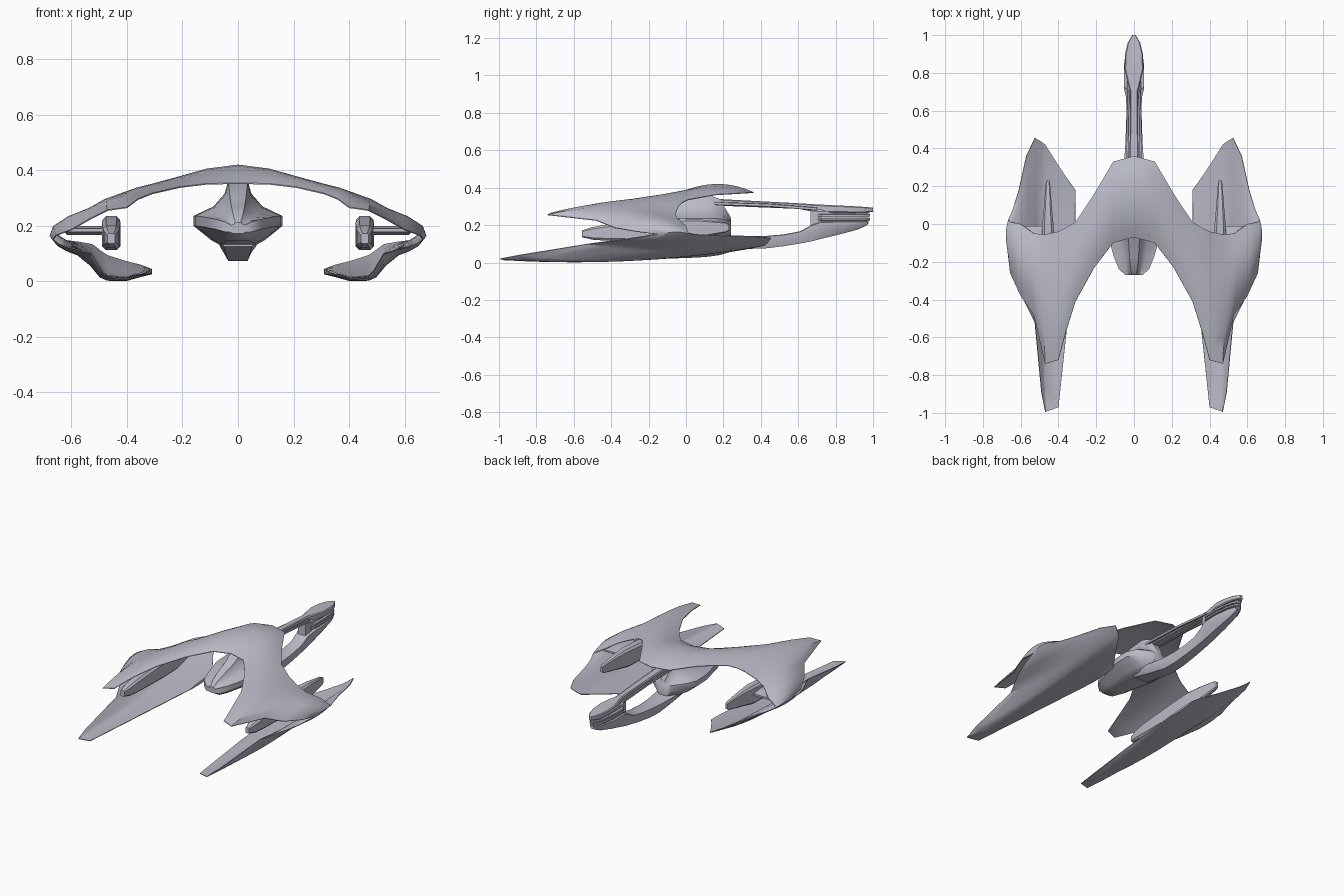
import bpy, bmesh
from math import radians
from mathutils import Vector

cube = bpy.data.objects.get("Cube")
if cube:
    bpy.data.objects.remove(cube)

hull_grey = bpy.data.materials.new("pale lavender grey")
hull_grey.use_nodes = True
COLOUR = (0.50, 0.50, 0.58, 1)
hull_grey.diffuse_color = COLOUR
hull_grey.node_tree.nodes["Principled BSDF"].inputs["Base Color"].default_value = COLOUR


def loft(name, rings, caps=(True, True), mirror=False, angle=32):
    """Skin closed rings of equal size into one part."""
    bm = bmesh.new()
    loops = [[bm.verts.new(p) for p in ring] for ring in rings]
    n = len(loops[0])
    for a, b in zip(loops, loops[1:]):
        for i in range(n):
            j = (i + 1) % n
            bm.faces.new((a[i], a[j], b[j], b[i]))
    if caps[0]:
        bm.faces.new(loops[0])
    if caps[1]:
        bm.faces.new(loops[-1])
    bmesh.ops.recalc_face_normals(bm, faces=bm.faces)
    mesh = bpy.data.meshes.new(name)
    bm.to_mesh(mesh)
    bm.free()
    mesh.materials.append(hull_grey)
    obj = bpy.data.objects.new(name, mesh)
    bpy.context.collection.objects.link(obj)
    if mirror:
        obj.modifiers.new("Mirror", "MIRROR").use_clip = True
    bpy.ops.object.select_all(action="DESELECT")
    obj.select_set(True)
    bpy.context.view_layer.objects.active = obj
    bpy.ops.object.shade_smooth_by_angle(angle=radians(angle))
    return obj


def box_ring(y, w, z0, z1, x=0, chamfer=0.3):
    """Chamfered rectangle across the y axis."""
    c = chamfer * min(w, (z1 - z0) / 2)
    half = [(w - c, z0), (w, z0 + c), (w, z1 - c), (w - c, z1)]
    return [(x + a, y, z) for a, z in half] + [(x - a, y, z) for a, z in reversed(half)]


# Wing shell: x, front y, front z, rear y, rear z, camber, thickness
UPPER = [
    (0, -.07, .352, .36, .375, .042, .012),
    (.11, -.10, .35, .33, .372, .03, .012),
    (.21, -.23, .338, .16, .362, .012, .012),
    (.31, -.41, .315, .01, .335, .01, .012),
    (.36, -.57, .295, -.02, .32, .015, .012),
    (.40, -.72, .265, -.04, .30, .025, .012),
    (.47, -.74, .255, -.055, .265, .025, .012),
    (.53, -.48, .225, -.05, .235, .018, .015),
    (.60, -.38, .185, 0, .195, .025, .02),
    (.655, -.26, .165, .01, .165, .02, .015),
]
LOWER = [
    (.665, -.14, .15, .02, .155, .015, .012),
    (.64, -.26, .135, .08, .148, 0, .015),
    (.61, -.35, .122, .18, .145, -.01, .014),
    (.57, -.43, .112, .36, .14, -.02, .012),
    (.525, -.52, .10, .455, .132, -.05, .01),
    (.49, -.89, .04, .435, .105, -.045, .01),
    (.47, -.995, .02, .42, .092, -.035, .01),
    (.40, -.97, .014, .31, .07, -.025, .008),
    (.35, -.50, .024, .235, .058, -.012, .008),
    (.31, -.05, .028, .18, .042, 0, .006),
]


def wing_rings(stations, segments=10):
    mids = [Vector((s[0], (s[2] + s[4]) / 2 + s[5])) for s in stations]
    rings = []
    for k, (x, yf, zf, yr, zr, camber, thick) in enumerate(stations):
        tan = mids[min(k + 1, len(mids) - 1)] - mids[max(k - 1, 0)]
        normal = Vector((-tan.y, tan.x)).normalized()
        if k == 0:
            normal = Vector((0, 1))

        def point(i, side):
            t = i / segments
            bulge = 4 * t * (1 - t)
            off = normal * side * (thick * bulge + .002)
            return (x + off.x, yf + (yr - yf) * t, zf + (zr - zf) * t + camber * bulge + off.y)

        rings.append([point(i, 1) for i in range(segments + 1)]
                     + [point(i, -1) for i in range(segments, -1, -1)])
    return rings


loft("arched_wings", wing_rings(UPPER + LOWER), caps=(False, True), mirror=True, angle=40)


# Central hull with a raised neck: y, half width, top, rim height, bottom
def hull_ring(y, w, zt, zc, zb):
    half = [(.22 * w, zt), (.30 * w, zc + .68 * (zt - zc)), (.55 * w, zc + .36 * (zt - zc)),
            (w, zc + .018), (w, zc - .018), (.6 * w, zb + .2 * (zc - zb)), (.4 * w, zb)]
    return [(x, y, z) for x, z in half] + [(-x, y, z) for x, z in reversed(half)]


loft("central_hull", [hull_ring(*s) for s in (
    (-.27, .045, .212, .195, .172),
    (-.24, .08, .24, .205, .155),
    (-.17, .108, .27, .21, .145),
    (-.09, .13, .30, .215, .14),
    (0, .155, .352, .217, .135),
    (.12, .16, .362, .217, .13),
    (.18, .13, .34, .216, .13),
    (.24, .06, .24, .205, .14))], angle=45)


# Keel boom that sweeps back and up to the stern: y, top width, top, bottom width, bottom
def keel_ring(y, wt, zt, wb, zb):
    half = [(wb, zb), (wt, zb + .6 * (zt - zb)), (wt, zt - .004), (.8 * wt, zt)]
    return [(x, y, z) for x, z in half] + [(-x, y, z) for x, z in reversed(half)]


loft("keel_boom", [keel_ring(*s) for s in (
    (.06, .07, .16, .05, .125),
    (.2, .066, .148, .042, .095),
    (.33, .052, .14, .035, .073),
    (.42, .046, .142, .033, .075),
    (.52, .042, .15, .03, .087),
    (.61, .04, .167, .028, .102),
    (.67, .042, .20, .027, .113),
    (.72, .054, .218, .026, .126),
    (.82, .054, .22, .024, .15),
    (.92, .04, .222, .018, .177),
    (.97, .022, .222, .012, .20))], angle=40)

# Upper rail ending in a blade
loft("upper_rail", [box_ring(*s) for s in (
    (.08, .03, .305, .35),
    (.2, .026, .303, .338),
    (.6, .02, .287, .317),
    (.70, .021, .268, .311),
    (.76, .037, .266, .308),
    (.82, .05, .266, .305),
    (.90, .047, .266, .301),
    (.96, .033, .267, .297),
    (1.0, .009, .27, .293))])

# Slim side rails under the upper rail
for side, label in ((1, "left"), (-1, "right")):
    loft(label + "_side_rail", [box_ring(y, .006, z - .008, z + .008, x=side * x)
                                for y, x, z in ((.15, .037, .316), (.45, .034, .306), (.70, .03, .286))])

# Stern core and the plates stacked around it
loft("stern_core", [box_ring(*s) for s in (
    (.665, .026, .185, .285),
    (.70, .036, .17, .285),
    (.86, .036, .18, .28),
    (.95, .022, .20, .28),
    (.975, .01, .21, .275))])
for k, (z0, z1) in enumerate(((.226, .239), (.245, .259))):
    loft("stern_plate_%d" % (k + 1), [box_ring(y, w, z0, z1) for y, w in (
        (.70, .03), (.725, .054), (.83, .054), (.91, .045), (.96, .031), (.985, .011))])

# Engine pods inside the wings
for side, label in ((1, "left"), (-1, "right")):
    loft(label + "_engine_pod", [box_ring(y, w, z0, z1, x=side * .456, chamfer=.4) for y, w, z0, z1 in (
        (-.555, .014, .135, .172),
        (-.50, .026, .122, .19),
        (-.43, .03, .117, .202),
        (-.16, .033, .112, .225),
        (-.02, .031, .115, .235),
        (.08, .022, .135, .23),
        (.21, .012, .16, .215),
        (.23, .008, .17, .205))])
    loft(label + "_pod_strut", [box_ring(y, .075, .183 - h, .183 + h, x=side * .545)
                                for y, h in ((-.22, .006), (-.14, .016), (-.06, .014), (-.01, .006))])
